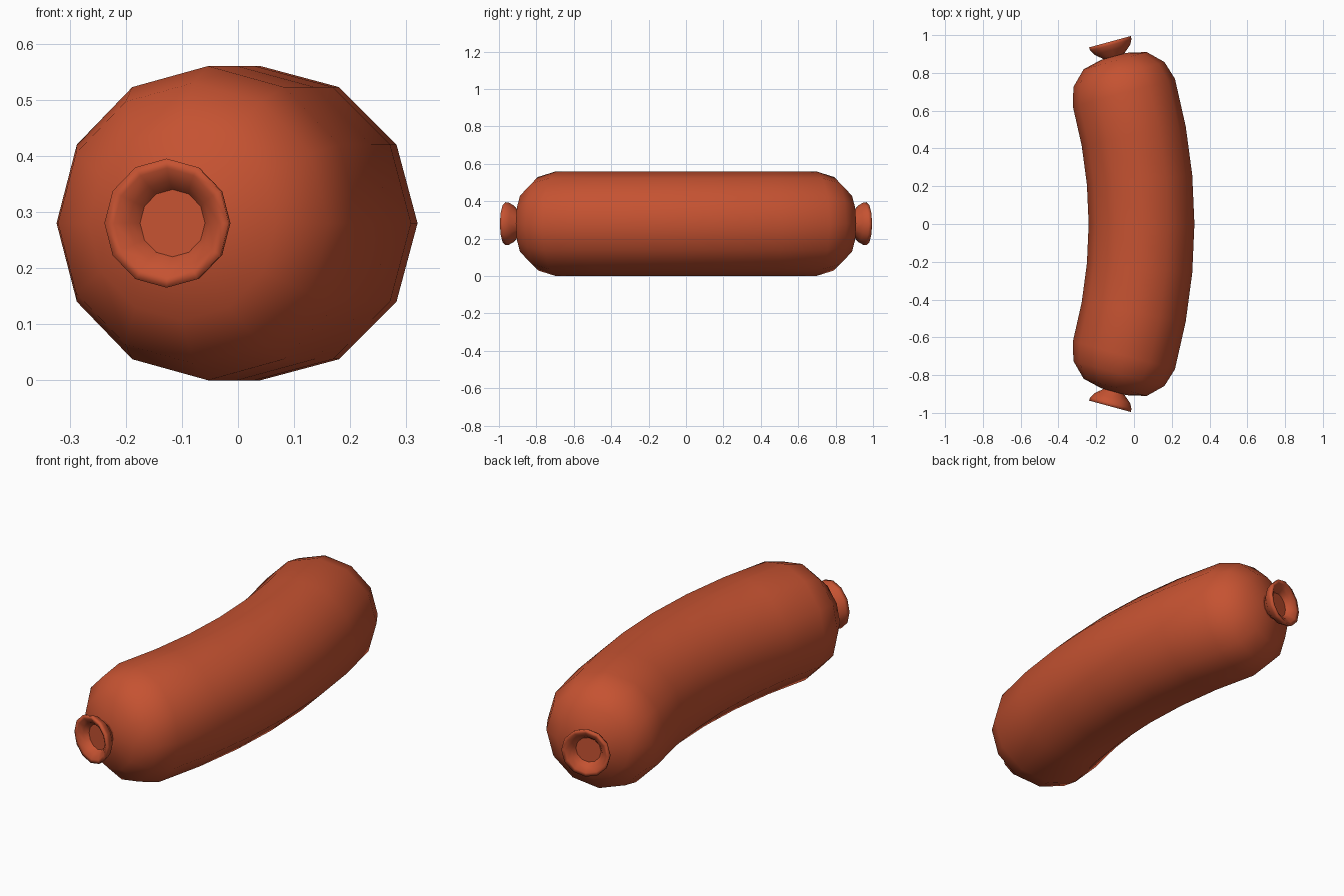
import bpy, bmesh, math
from mathutils import Vector

if "Cube" in bpy.data.objects:
    bpy.data.objects.remove(bpy.data.objects["Cube"])

SIDES = 12
BEND, RAD = 0.267, 2.634      # half bend angle and bend radius of the centre line
HALF = BEND * RAD             # arc length to the last full ring
X0, Z0, R = 0.04, 0.28, 0.28

skin = bpy.data.materials.new("sausage red brown")
skin.diffuse_color = (0.56, 0.085, 0.031, 1)
skin.use_nodes = True
skin.node_tree.nodes["Principled BSDF"].inputs["Base Color"].default_value = skin.diffuse_color


def frame(s):
    """Centre and sideways direction at length s; straight past the bend."""
    sign = 1 if s >= 0 else -1
    th = min(abs(s), HALF) / RAD
    extra = max(abs(s) - HALF, 0)
    x = X0 - RAD * (1 - math.cos(th)) - extra * math.sin(th)
    y = sign * (RAD * math.sin(th) + extra * math.cos(th))
    return Vector((x, y, Z0)), Vector((math.cos(th), sign * math.sin(th), 0))


def tube(name, profile):
    """Sweep 12-sided rings (length, radius) along the bent centre line."""
    bm = bmesh.new()
    rings = []
    for s, r in profile:
        c, side = frame(s)
        rings.append([bm.verts.new(c + side * (r * math.cos(a)) + Vector((0, 0, r * math.sin(a))))
                      for a in (2 * math.pi * i / SIDES for i in range(SIDES))])
    for a, b in zip(rings, rings[1:]):
        for i in range(SIDES):
            j = (i + 1) % SIDES
            bm.faces.new((a[i], a[j], b[j], b[i]))
    caps = [bm.faces.new(rings[0]), bm.faces.new(rings[-1])]
    bmesh.ops.recalc_face_normals(bm, faces=bm.faces)
    for f in bm.faces:
        f.smooth = True
    for f in caps:
        for e in f.edges:
            e.smooth = False
    me = bpy.data.meshes.new(name)
    bm.to_mesh(me)
    bm.free()
    me.materials.append(skin)
    ob = bpy.data.objects.new(name, me)
    bpy.context.collection.objects.link(ob)
    return ob


# Bent sausage body with rounded ends
cap = [(0.10, 0.25), (0.176, 0.173), (0.20, 0.07)]
body = [(-HALF - d, r) for d, r in reversed(cap)]
body += [(HALF * i / 3, R) for i in range(-3, 4)]
body += [(HALF + d, r) for d, r in cap]
tube("sausage_body", body)

# Flared hollow knot at each end
knot = [(0.185, 0.05), (0.205, 0.062), (0.235, 0.098), (0.262, 0.113), (0.28, 0.115),
        (0.277, 0.098), (0.262, 0.075), (0.24, 0.06)]
for name, sg in (("front_knot", -1), ("back_knot", 1)):
    tube(name, [(sg * (HALF + d), r) for d, r in knot])
